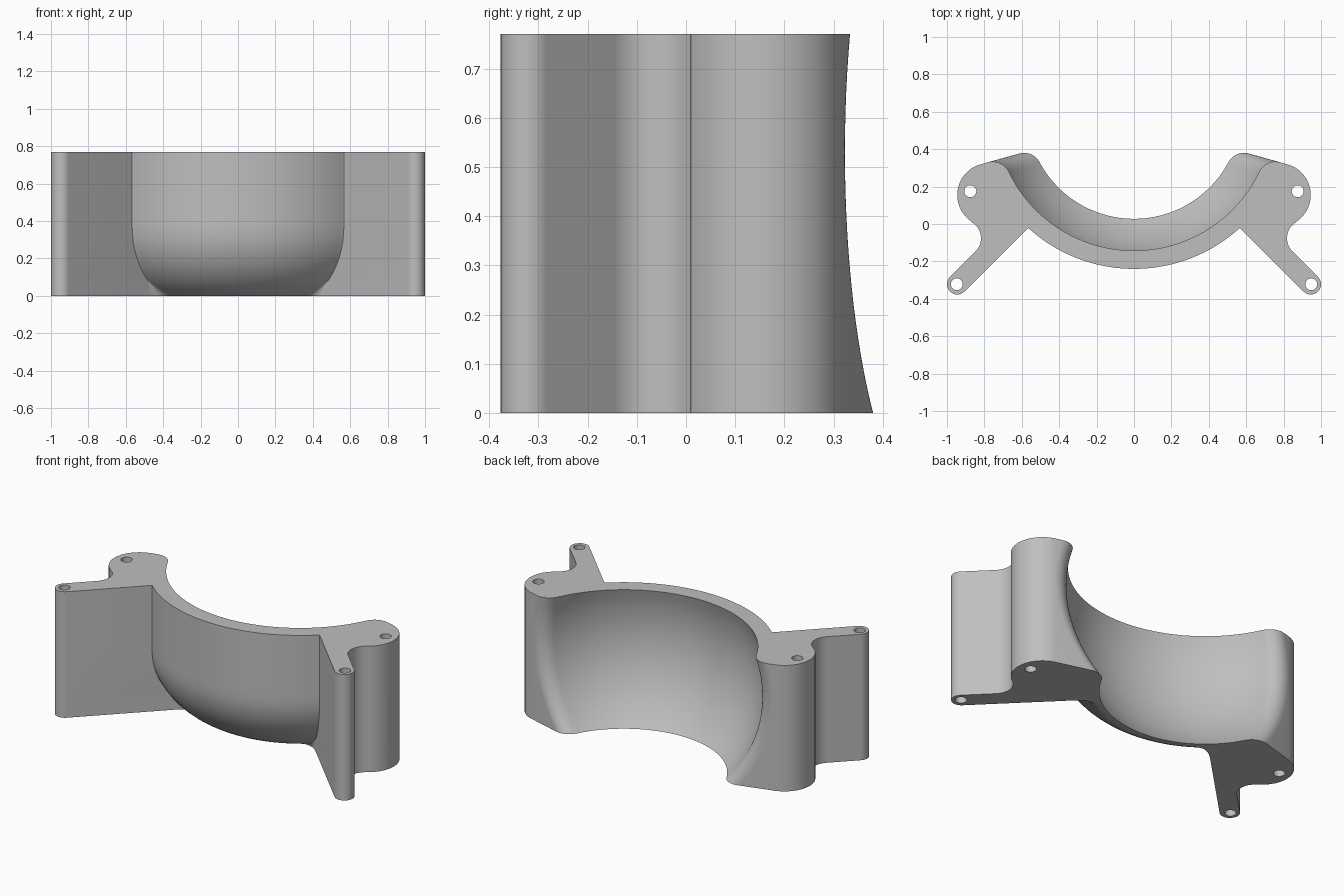
import bpy, bmesh, math
from mathutils import Vector as V, Matrix

if "Cube" in bpy.data.objects:
    bpy.data.objects.remove(bpy.data.objects["Cube"])

HEIGHT = 0.77
AXIS = V((0, 0.6))                    # axis of the bowl
SPHERE_R, SPHERE_Z = 0.78, 0.53       # hollow inside the bowl
WALL_R, ROUND_R, ROUND_Z = 0.84, 0.41, 0.37
LUG, LUG_R = V((0.775, 0.155)), 0.17
TIP, TIP_R = V((0.945, -0.322)), 0.055
NOTCH, NOTCH_R = V((0.918, -0.076)), 0.1
LIP_R = 0.095
LUG_HOLE = V((0.875, 0.175))
HOLE_R = 0.032


def polar(angle, radius=1):
    return V((math.cos(angle), math.sin(angle))) * radius


def angle_of(v):
    return math.atan2(v.y, v.x)


def arc(centre, radius, a, b, n):
    return [centre + polar(a + (b - a) * i / n, radius) for i in range(n + 1)]


def section(z):
    """Half outline at height z, from the front middle to the back middle."""
    # Bowl wall up to the front face of the arm, with a small corner fillet
    wall = WALL_R
    if z < ROUND_Z:
        wall -= ROUND_R - math.sqrt(ROUND_R ** 2 - (ROUND_Z - z) ** 2)
    arm_sum = TIP.x + TIP.y - TIP_R * math.sqrt(2)
    k = arm_sum - AXIS.y
    x = (k + math.sqrt(2 * wall ** 2 - k * k)) / 2
    corner = V((x, arm_sum - x))
    s = max(0.002, 0.48 - x)
    end = angle_of(corner - AXIS) - s / wall
    pts = arc(AXIS, wall, -math.pi / 2, end, 24)
    p, q = pts[-1], corner + V((s, -s))
    for i in range(1, 7):
        t = i / 6
        pts.append(p * (1 - t) ** 2 + corner * 2 * t * (1 - t) + q * t * t)

    # Arm tip, notch and lug
    pts += arc(TIP, TIP_R, math.radians(225), math.radians(405), 16)
    to_lug = angle_of(LUG - NOTCH)
    pts += arc(NOTCH, NOTCH_R, math.radians(225), to_lug, 12)
    back = math.radians(74.3)
    pts += arc(LUG, LUG_R, to_lug - math.pi, back, 24)

    # Rounded lip between the sloping back face and the hollow
    hollow = math.sqrt(SPHERE_R ** 2 - (z - SPHERE_Z) ** 2)
    base = LUG + polar(back, LUG_R - LIP_R)
    u = polar(back + math.pi / 2)
    d = base - AXIS
    du = d.dot(u)
    t = -du - math.sqrt(du * du - d.dot(d) + (hollow + LIP_R) ** 2)
    lip = base + u * max(t, 0.002)
    inward = angle_of(AXIS - lip)
    pts += arc(lip, LIP_R, back, inward, 14)

    # Hollow
    pts += arc(AXIS, hollow, inward - math.pi, -math.pi / 2, 32)[1:]
    return pts


# Bracket body, lofted upward through the sections
bm = bmesh.new()
heights = [ROUND_Z * (i / 14) ** 1.6 for i in range(15)]
heights += [ROUND_Z + (HEIGHT - ROUND_Z) * i / 10 for i in range(1, 11)]
rings = []
for z in heights:
    half = section(z)
    loop = half + [V((-p.x, p.y)) for p in reversed(half[1:-1])]
    rings.append([bm.verts.new((p.x, p.y, z)) for p in loop])
for low, high in zip(rings, rings[1:]):
    for i in range(len(low)):
        j = (i + 1) % len(low)
        bm.faces.new((low[i], low[j], high[j], high[i]))
bm.faces.new(rings[0][::-1])
bm.faces.new(rings[-1])
bmesh.ops.remove_doubles(bm, verts=bm.verts, dist=0.0002)
bmesh.ops.recalc_face_normals(bm, faces=bm.faces)
mesh = bpy.data.meshes.new("bowl_bracket")
bm.to_mesh(mesh)
bm.free()
bracket = bpy.data.objects.new("bowl_bracket", mesh)
bpy.context.collection.objects.link(bracket)

# Bolt holes through the arms and lugs
bm = bmesh.new()
for hole in (TIP + V((0.003, 0)), LUG_HOLE):
    for side in (-1, 1):
        bmesh.ops.create_cone(
            bm, cap_ends=True, segments=24, radius1=HOLE_R, radius2=HOLE_R,
            depth=HEIGHT + 0.2,
            matrix=Matrix.Translation((side * hole.x, hole.y, HEIGHT / 2)))
cut_mesh = bpy.data.meshes.new("hole_cutter")
bm.to_mesh(cut_mesh)
bm.free()
cutter = bpy.data.objects.new("hole_cutter", cut_mesh)
cutter.hide_render = True
bpy.context.collection.objects.link(cutter)

# Material
grey = bpy.data.materials.new("light_grey")
grey.use_nodes = True
colour = (0.52, 0.52, 0.52, 1)
grey.diffuse_color = colour
grey.node_tree.nodes["Principled BSDF"].inputs["Base Color"].default_value = colour
mesh.materials.append(grey)
cut_mesh.materials.append(grey)

# Cut the holes, then smooth the curved walls
bpy.ops.object.select_all(action="DESELECT")
bracket.select_set(True)
bpy.context.view_layer.objects.active = bracket
cut = bracket.modifiers.new("bolt_holes", "BOOLEAN")
cut.operation = "DIFFERENCE"
cut.solver = "EXACT"
cut.object = cutter
bpy.ops.object.modifier_apply(modifier=cut.name)
bpy.data.objects.remove(cutter)
bpy.ops.object.shade_smooth_by_angle(angle=math.radians(30))
